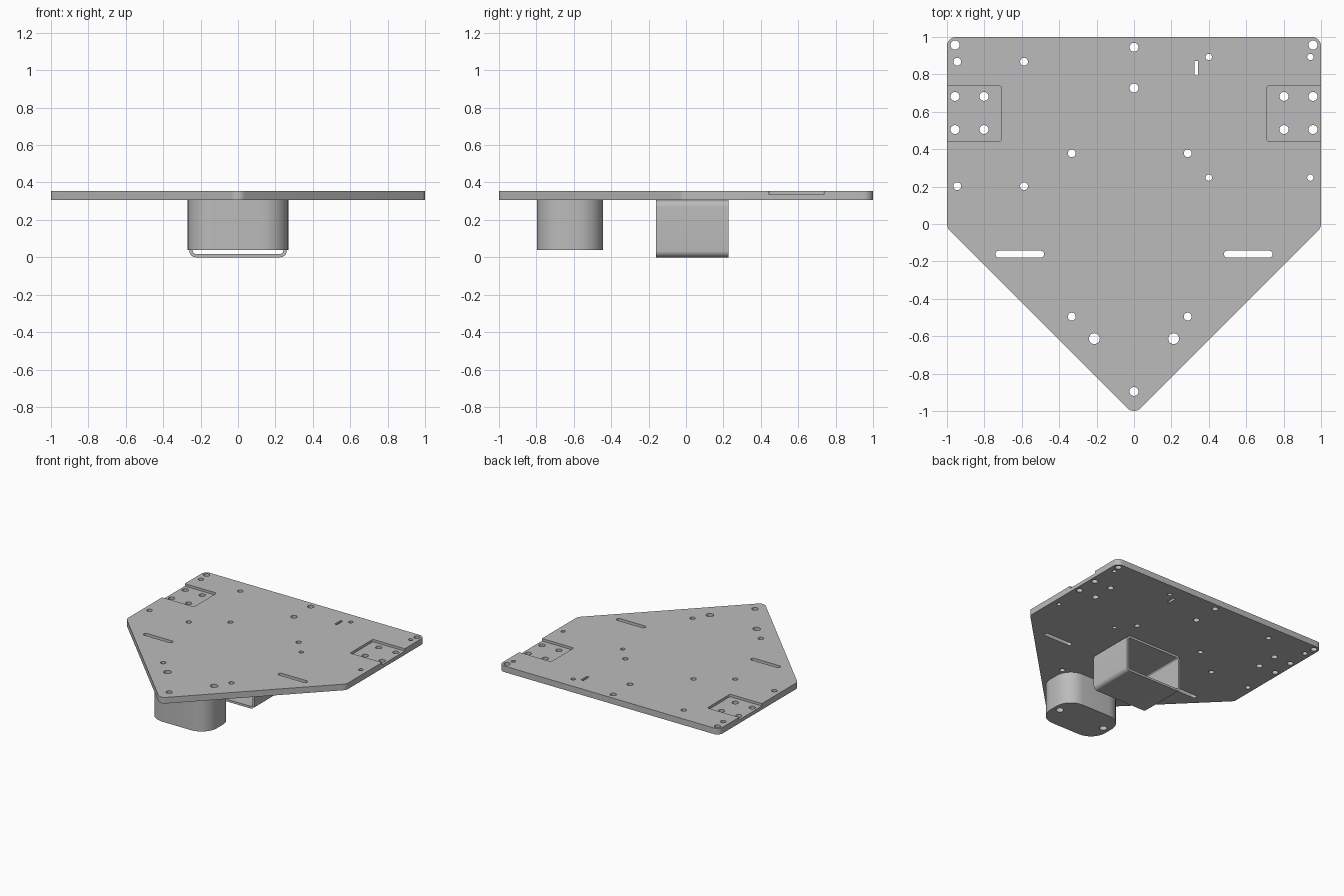
import bpy, bmesh, math
from mathutils import Vector

if "Cube" in bpy.data.objects:
    bpy.data.objects.remove(bpy.data.objects["Cube"], do_unlink=True)

# Single painted metal colour
metal = bpy.data.materials.new("plain grey metal")
metal.use_nodes = True
GREY = (0.5, 0.5, 0.5, 1)
metal.diffuse_color = GREY
metal.node_tree.nodes["Principled BSDF"].inputs["Base Color"].default_value = GREY

BOTTOM, TOP, POCKET = 0.305, 0.355, 0.335


def rounded(points, radius, steps=8):
    """Counter-clockwise outline with every corner replaced by an arc."""
    pts = [Vector(p) for p in points]
    out = []
    for i, p in enumerate(pts):
        a = (pts[i - 1] - p).normalized()
        b = (pts[(i + 1) % len(pts)] - p).normalized()
        half = a.angle(b) / 2
        centre = p + (a + b).normalized() * radius / math.sin(half)
        start = p + a * radius / math.tan(half) - centre
        sweep = math.pi - 2 * half
        for k in range(steps + 1):
            t = sweep * k / steps
            c, s = math.cos(t), math.sin(t)
            out.append(centre + Vector((start.x * c - start.y * s, start.x * s + start.y * c)))
    return out


def box_outline(x, y, w, h, radius):
    x0, x1, y0, y1 = x - w / 2, x + w / 2, y - h / 2, y + h / 2
    return rounded([(x0, y0), (x1, y0), (x1, y1), (x0, y1)], radius)


def circle(x, y, r, n=32):
    return [Vector((x + r * math.cos(2 * math.pi * i / n),
                    y + r * math.sin(2 * math.pi * i / n))) for i in range(n)]


def prism(bm, outline, z0, z1):
    low = [bm.verts.new((p.x, p.y, z0)) for p in outline]
    high = [bm.verts.new((p.x, p.y, z1)) for p in outline]
    bm.faces.new(low[::-1])
    bm.faces.new(high)
    for i in range(len(low)):
        j = (i + 1) % len(low)
        bm.faces.new((low[i], low[j], high[j], high[i]))


def make(name, bm):
    mesh = bpy.data.meshes.new(name)
    bm.to_mesh(mesh)
    bm.free()
    mesh.materials.append(metal)
    obj = bpy.data.objects.new(name, mesh)
    bpy.context.collection.objects.link(obj)
    return obj


def cut(obj, bm):
    """Subtract the cutter solids, then discard them."""
    cutter = make("cutter", bm)
    cutter.hide_render = True
    mod = obj.modifiers.new("cut", "BOOLEAN")
    mod.operation, mod.solver, mod.object = "DIFFERENCE", "EXACT", cutter
    bpy.context.view_layer.objects.active = obj
    bpy.ops.object.modifier_apply(modifier=mod.name)
    bpy.data.objects.remove(cutter, do_unlink=True)


def smooth(obj):
    bpy.ops.object.select_all(action="DESELECT")
    obj.select_set(True)
    bpy.context.view_layer.objects.active = obj
    bpy.ops.object.shade_smooth_by_angle(angle=math.radians(30))


# Base plate, pointed toward the front
bm = bmesh.new()
prism(bm, rounded([(0, -1.02), (1, -0.02), (1, 1), (-1, 1)][:3]
                  + [(-1, 1), (-1, -0.02)], 0.05), BOTTOM, TOP)
plate = make("base_plate", bm)

# Shallow side pockets
bm = bmesh.new()
for side in (-1, 1):
    prism(bm, box_outline(side * 0.91, 0.59, 0.4, 0.295, 0.01), POCKET, TOP + 0.1)
cut(plate, bm)

# Screw holes: mirrored pairs, centre line and rectangular patterns
holes = [(0, 0.945, 0.024), (0, 0.727, 0.024), (0, -0.895, 0.024)]
for side in (-1, 1):
    holes += [(side * 0.957, 0.957, 0.024), (side * 0.212, -0.613, 0.029)]
    holes += [(side * x, y, 0.024) for x in (0.957, 0.802) for y in (0.682, 0.505)]
for xs, ys, r in (((-0.945, -0.588), (0.868, 0.202), 0.021),
                  ((-0.333, 0.287), (0.378, -0.495), 0.021),
                  ((0.4, 0.943), (0.893, 0.248), 0.017)):
    holes += [(x, y, r) for x in xs for y in ys]

# Holes and slots through the plate
bm = bmesh.new()
for x, y, r in holes:
    prism(bm, circle(x, y, r), 0.2, 0.5)
for side in (-1, 1):
    prism(bm, box_outline(side * 0.611, -0.161, 0.26, 0.036, 0.017), 0.2, 0.5)
prism(bm, box_outline(0.333, 0.833, 0.021, 0.078, 0.003), 0.2, 0.5)
cut(plate, bm)
smooth(plate)

# Rounded spacer block under the point, with two bolt holes
bm = bmesh.new()
prism(bm, box_outline(0, -0.62, 0.54, 0.355, 0.14), 0.04, BOTTOM)
spacer = make("spacer_block", bm)
bm = bmesh.new()
for side in (-1, 1):
    prism(bm, circle(side * 0.212, -0.613, 0.029), -0.1, 0.5)
cut(spacer, bm)
smooth(spacer)

# Rectangular tube, open at front and back
Y0, Y1 = -0.16, 0.228
bm = bmesh.new()
loops = []
for inset, radius in ((0, 0.034), (0.018, 0.016)):
    section = box_outline(0, BOTTOM / 2, 0.52 - 2 * inset, BOTTOM - 2 * inset, radius)
    loops.append([[bm.verts.new((p.x, y, p.y)) for p in section] for y in (Y0, Y1)])
(outer0, outer1), (inner0, inner1) = loops
n = len(outer0)
for i in range(n):
    j = (i + 1) % n
    for a, b in ((outer0, outer1), (inner1, inner0), (inner0, outer0), (outer1, inner1)):
        bm.faces.new((a[i], a[j], b[j], b[i]))
bmesh.ops.recalc_face_normals(bm, faces=bm.faces)
smooth(make("square_tube", bm))
